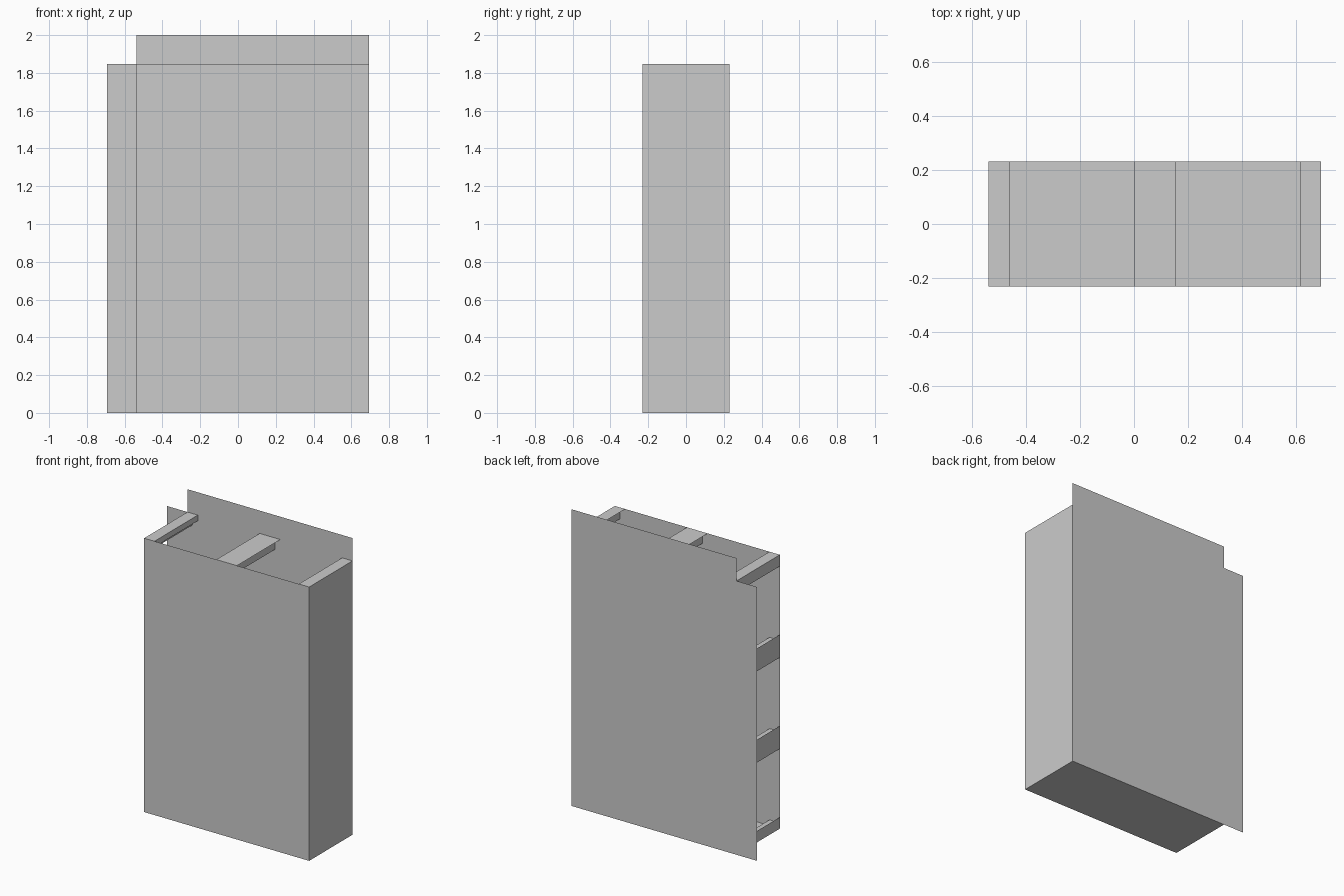
import bpy

if "Cube" in bpy.data.objects:
    bpy.data.objects.remove(bpy.data.objects["Cube"])

U = 2 / 13                      # module: the model is 13 units tall
LEFT, RIGHT = -3.5 * U, 4.5 * U
DEPTH, TOP = 1.5 * U, 12 * U


def make(name, verts, faces):
    mesh = bpy.data.meshes.new(name)
    mesh.from_pydata(verts, [], faces)
    mesh.update()
    obj = bpy.data.objects.new(name, mesh)
    bpy.context.collection.objects.link(obj)
    return obj


def sheet_xz(name, outline, y):
    """Flat upright sheet from an (x, z) outline."""
    make(name, [(x, y, z) for x, z in outline], [tuple(range(len(outline)))])


def sweep(name, lines):
    """Run open (x, z) lines from the front to the back."""
    verts, faces = [], []
    for line in lines:
        for (x0, z0), (x1, z1) in zip(line, line[1:]):
            n = len(verts)
            verts += [(x0, -DEPTH, z0), (x1, -DEPTH, z1),
                      (x1, DEPTH, z1), (x0, DEPTH, z0)]
            faces.append((n, n + 1, n + 2, n + 3))
    make(name, verts, faces)


def slat(name, a, b, ra, rb, place):
    """Flat slat from a to b with a narrower rib (ra to rb) on its inner side."""
    d = U / 2
    lines = [[(a, 0), (b, 0)], [(ra, 0), (ra, d), (rb, d), (rb, 0)]]
    sweep(name, [[place(s, t) for s, t in line] for line in lines])


# Panels: front, stepped back, right side, floor
sheet_xz("front_panel", [(LEFT, 0), (RIGHT, 0), (RIGHT, TOP), (LEFT, TOP)], -DEPTH)
sheet_xz("back_panel", [(-RIGHT, 0), (-RIGHT, TOP), (LEFT, TOP), (LEFT, 2),
                        (RIGHT, 2), (RIGHT, 0)], DEPTH)
sweep("right_panel", [[(RIGHT, 0), (RIGHT, TOP)]])
sweep("floor_panel", [[(LEFT, 0), (RIGHT, 0)]])


# Slats are centred every 4 units; the end ones are cut in half
def row(name, start, end, centres, place):
    for i, c in enumerate(centres):
        clip = lambda v: min(max(v, start), end)
        slat(f"{name}_{i + 1}", clip(c - U / 2), clip(c + U / 2),
             clip(c - U / 4), clip(c + U / 4), place)


# Slats across the open top
row("top_slat", LEFT, RIGHT, [LEFT + 4 * U * i for i in range(3)],
    lambda s, t: (s, TOP - t))
# Slats across the open left side
row("side_slat", 0, TOP, [4 * U * i for i in range(4)],
    lambda s, t: (LEFT + t, s))
